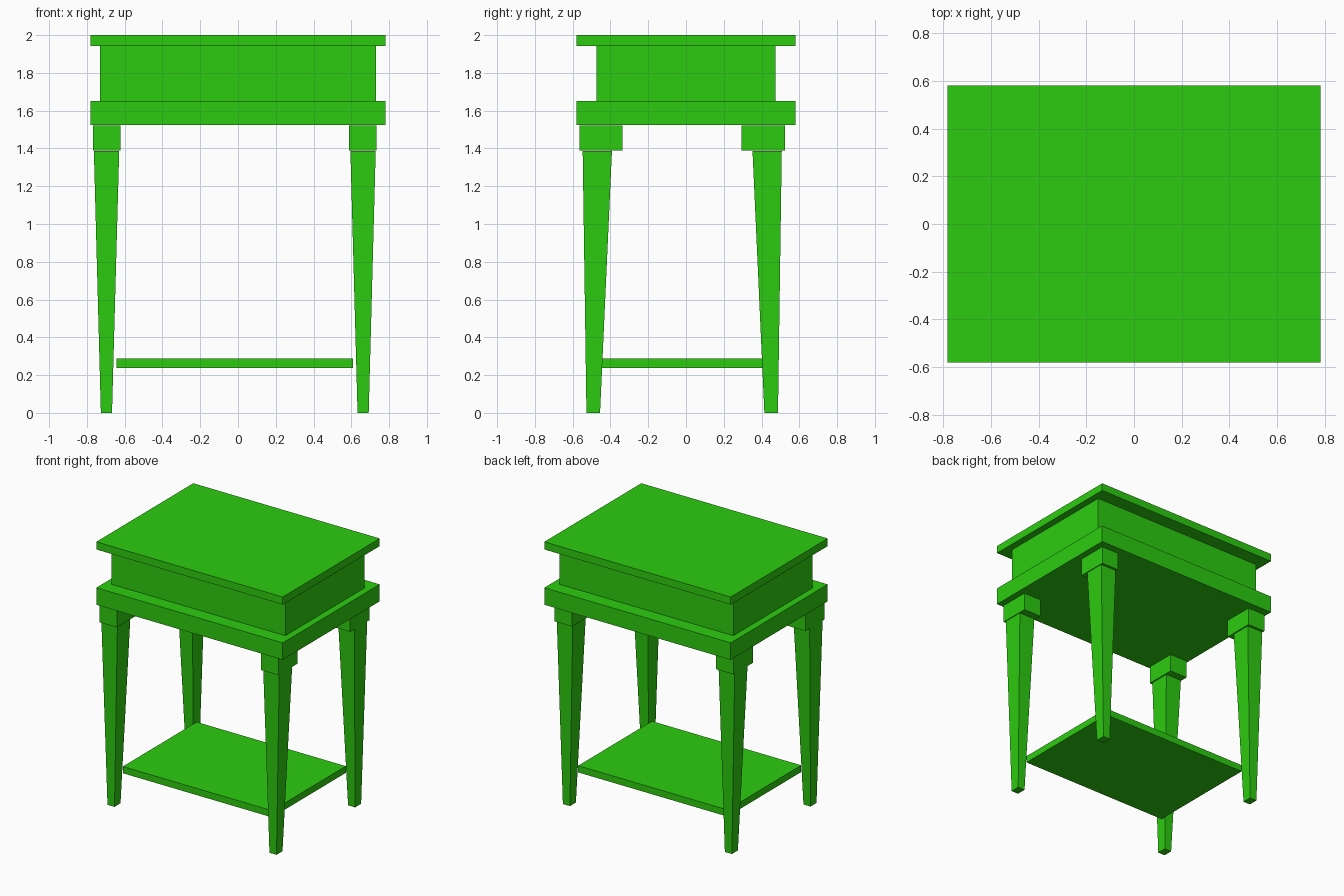
import bpy
import bmesh

cube = bpy.data.objects.get("Cube")
if cube:
    bpy.data.objects.remove(cube, do_unlink=True)

green = bpy.data.materials.new("bright_green")
green.use_nodes = True
green.diffuse_color = (0.026, 0.6, 0.005, 1)
green.node_tree.nodes["Principled BSDF"].inputs["Base Color"].default_value = green.diffuse_color


def block(name, bottom, top, z0, z1):
    """Box between two rectangles (x0, x1, y0, y1), so it may taper."""
    bm = bmesh.new()
    rings = []
    for (x0, x1, y0, y1), z in ((bottom, z0), (top, z1)):
        corners = ((x0, y0), (x1, y0), (x1, y1), (x0, y1))
        rings.append([bm.verts.new((x, y, z)) for x, y in corners])
    low, high = rings
    bm.faces.new(low)
    bm.faces.new(high)
    for i in range(4):
        j = (i + 1) % 4
        bm.faces.new((low[i], low[j], high[j], high[i]))
    bmesh.ops.recalc_face_normals(bm, faces=bm.faces)
    mesh = bpy.data.meshes.new(name)
    bm.to_mesh(mesh)
    bm.free()
    mesh.materials.append(green)
    obj = bpy.data.objects.new(name, mesh)
    bpy.context.collection.objects.link(obj)
    return obj


def slab(name, half_x, half_y, z0, z1, cx=0, cy=0):
    rect = (cx - half_x, cx + half_x, cy - half_y, cy + half_y)
    return block(name, rect, rect, z0, z1)


# The leg frame and shelf sit slightly off the centre of the top
FRAME_X, FRAME_Y = -0.017, -0.02


def corner(rect, sx, sy):
    """Place a rectangle, given for one corner, at any of the four corners."""
    xs = sorted(FRAME_X + sx * v for v in rect[:2])
    ys = sorted(FRAME_Y + sy * v for v in rect[2:])
    return (*xs, *ys)


# Table top, drawer box and base slab
slab("table_top", 0.782, 0.581, 1.942, 2.0)
slab("drawer_box", 0.73, 0.475, 1.652, 1.942)
slab("base_slab", 0.782, 0.581, 1.523, 1.652)

# Lower shelf
slab("lower_shelf", 0.626, 0.442, 0.237, 0.288, FRAME_X, FRAME_Y)

# Tapered legs with square caps
CAP = (0.604, 0.751, 0.315, 0.545)
LEG_TOP = (0.612, 0.746, 0.372, 0.527)
LEG_FOOT = (0.65, 0.709, 0.435, 0.507)
for sy, depth in ((-1, "front"), (1, "back")):
    for sx, side in ((-1, "right"), (1, "left")):
        cap = corner(CAP, sx, sy)
        block(f"{depth}_{side}_leg_cap", cap, cap, 1.388, 1.522)
        block(f"{depth}_{side}_leg", corner(LEG_FOOT, sx, sy), corner(LEG_TOP, sx, sy), 0, 1.387)
